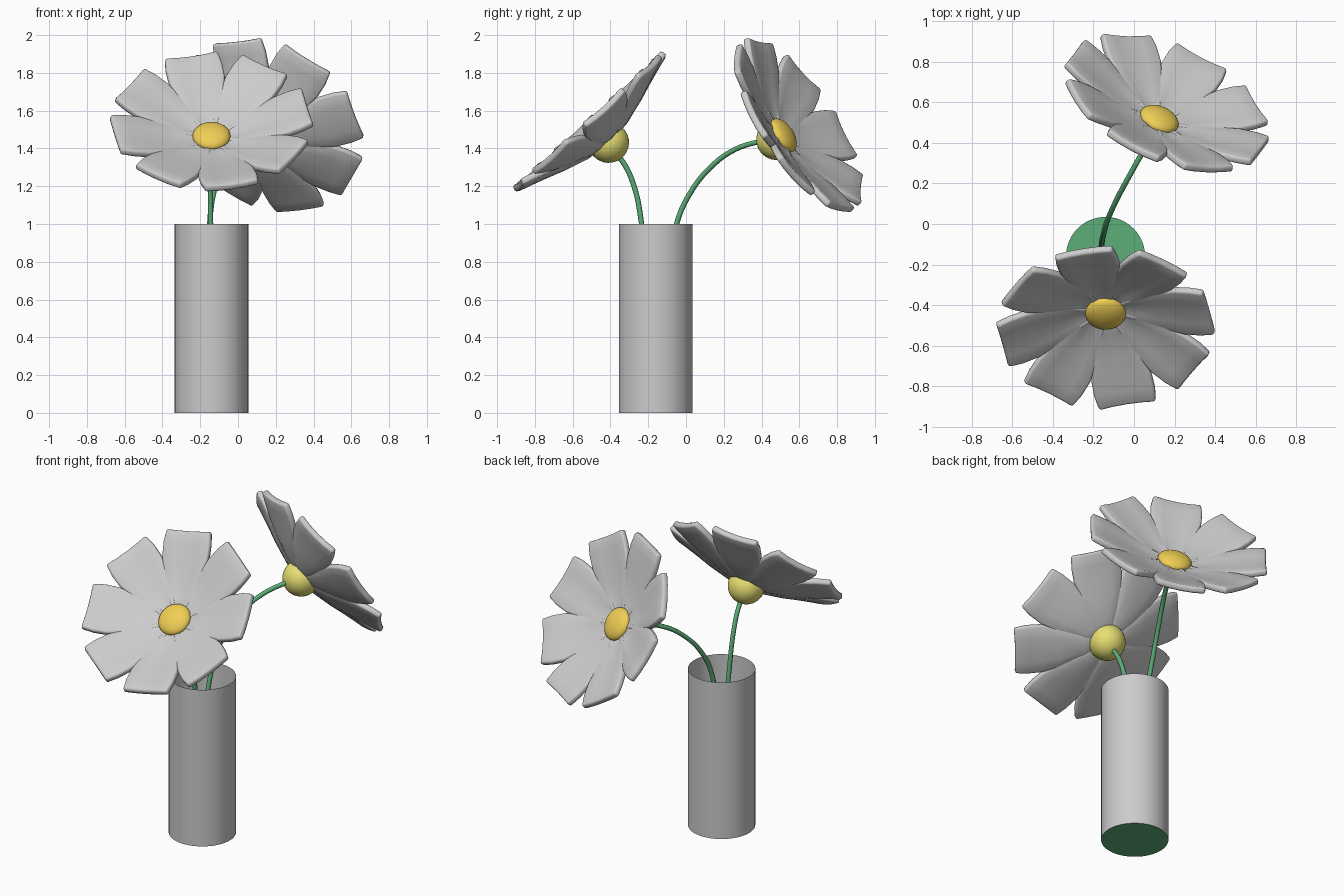
import bpy, bmesh, math
from mathutils import Matrix, Vector

if "Cube" in bpy.data.objects:
    bpy.data.objects.remove(bpy.data.objects["Cube"])


def material(name, rgb):
    m = bpy.data.materials.new(name)
    m.diffuse_color = (*rgb, 1)
    m.use_nodes = True
    m.node_tree.nodes["Principled BSDF"].inputs["Base Color"].default_value = m.diffuse_color
    return m


GREEN = material("green", (0.11, 0.42, 0.19))
YELLOW = material("yellow", (0.80, 0.74, 0.17))
ORANGE = material("orange", (0.87, 0.62, 0.09))


def add(name, bm, mat=None):
    me = bpy.data.meshes.new(name)
    bmesh.ops.recalc_face_normals(bm, faces=bm.faces)
    bm.to_mesh(me)
    bm.free()
    ob = bpy.data.objects.new(name, me)
    bpy.context.collection.objects.link(ob)
    if mat:
        me.materials.append(mat)
    bpy.context.view_layer.objects.active = ob
    bpy.ops.object.select_all(action='DESELECT')
    ob.select_set(True)
    bpy.ops.object.shade_smooth_by_angle(angle=math.radians(40))
    return ob


# petal stations: distance from centre, half width, height
PETAL = [(0.02, 0.03, -0.03), (0.14, 0.075, -0.018), (0.27, 0.125, 0.02),
         (0.37, 0.15, 0.055), (0.45, 0.152, 0.08), (0.52, 0.142, 0.10)]


def flower(label, centre, normal, phase):
    n = Vector(normal).normalized()
    u = Vector((n.y, -n.x, 0)).normalized()
    v = n.cross(u)
    frame = Matrix.Translation(centre) @ Matrix((u, v, n)).transposed().to_4x4()

    # eight cupped petals
    bm = bmesh.new()
    for k in range(8):
        m = frame @ Matrix.Rotation(math.radians(phase + 45 * k), 4, 'Z')
        rows = []
        for r, w, h in PETAL:
            rows.append([bm.verts.new(m @ Vector((r, w * t, h + 0.012 * t * t)))
                         for t in (-1, -0.5, 0, 0.5, 1)])
        for a, b in zip(rows, rows[1:]):
            for i in range(4):
                bm.faces.new((a[i], b[i], b[i + 1], a[i + 1]))
    petals = add(label + "_petals", bm)
    s = petals.modifiers.new("thickness", 'SOLIDIFY')
    s.thickness, s.offset = 0.038, 0
    b = petals.modifiers.new("round", 'BEVEL')
    b.width, b.segments = 0.012, 2

    # flattened centre
    bm = bmesh.new()
    bmesh.ops.create_uvsphere(bm, u_segments=32, v_segments=16, radius=0.1)
    bmesh.ops.transform(bm, verts=bm.verts, matrix=frame @ Matrix.Diagonal((1, 1, 0.45, 1)))
    add(label + "_centre", bm, ORANGE)

    # rounded base behind the petals
    bm = bmesh.new()
    bmesh.ops.create_uvsphere(bm, u_segments=32, v_segments=16, radius=0.108)
    bmesh.ops.delete(bm, geom=[p for p in bm.verts if p.co.z > 0.03], context='VERTS')
    bmesh.ops.transform(bm, verts=bm.verts,
                        matrix=frame @ Matrix.Translation((0, 0, -0.045)))
    add(label + "_base", bm, YELLOW)


def stem(name, points):
    cu = bpy.data.curves.new(name, 'CURVE')
    cu.dimensions = '3D'
    cu.bevel_depth, cu.bevel_resolution, cu.resolution_u = 0.014, 2, 6
    cu.use_fill_caps = True
    sp = cu.splines.new('BEZIER')
    sp.bezier_points.add(len(points) - 1)
    for p, co in zip(sp.bezier_points, points):
        p.co = co
        p.handle_left_type = p.handle_right_type = 'AUTO'
    cu.materials.append(GREEN)
    bpy.context.collection.objects.link(bpy.data.objects.new(name, cu))


# open vase wall and its green floor
at = Matrix.Translation((-0.14, -0.16, 0.5))
bm = bmesh.new()
bmesh.ops.create_cone(bm, cap_ends=False, segments=48, radius1=0.195, radius2=0.195,
                      depth=1, matrix=at)
add("vase", bm)
bm = bmesh.new()
bmesh.ops.create_circle(bm, cap_ends=True, segments=48, radius=0.195,
                        matrix=Matrix.Translation((-0.14, -0.16, 0)))
add("vase_floor", bm, GREEN)

flower("front_flower", (-0.14, -0.44, 1.465), (0, -0.674, 0.739), 12)
flower("back_flower", (0.125, 0.515, 1.47), (0.35, 0.78, 0.52), 38)

stem("front_stem", [(-0.14, -0.17, 0.02), (-0.14, -0.19, 0.6), (-0.145, -0.235, 1.0),
                    (-0.145, -0.275, 1.2), (-0.14, -0.335, 1.33), (-0.14, -0.38, 1.38)])
stem("back_stem", [(-0.16, -0.13, 0.02), (-0.16, -0.11, 0.6), (-0.15, -0.05, 1.0),
                   (-0.13, 0.02, 1.16), (-0.08, 0.13, 1.30), (-0.01, 0.26, 1.395),
                   (0.08, 0.42, 1.445)])
